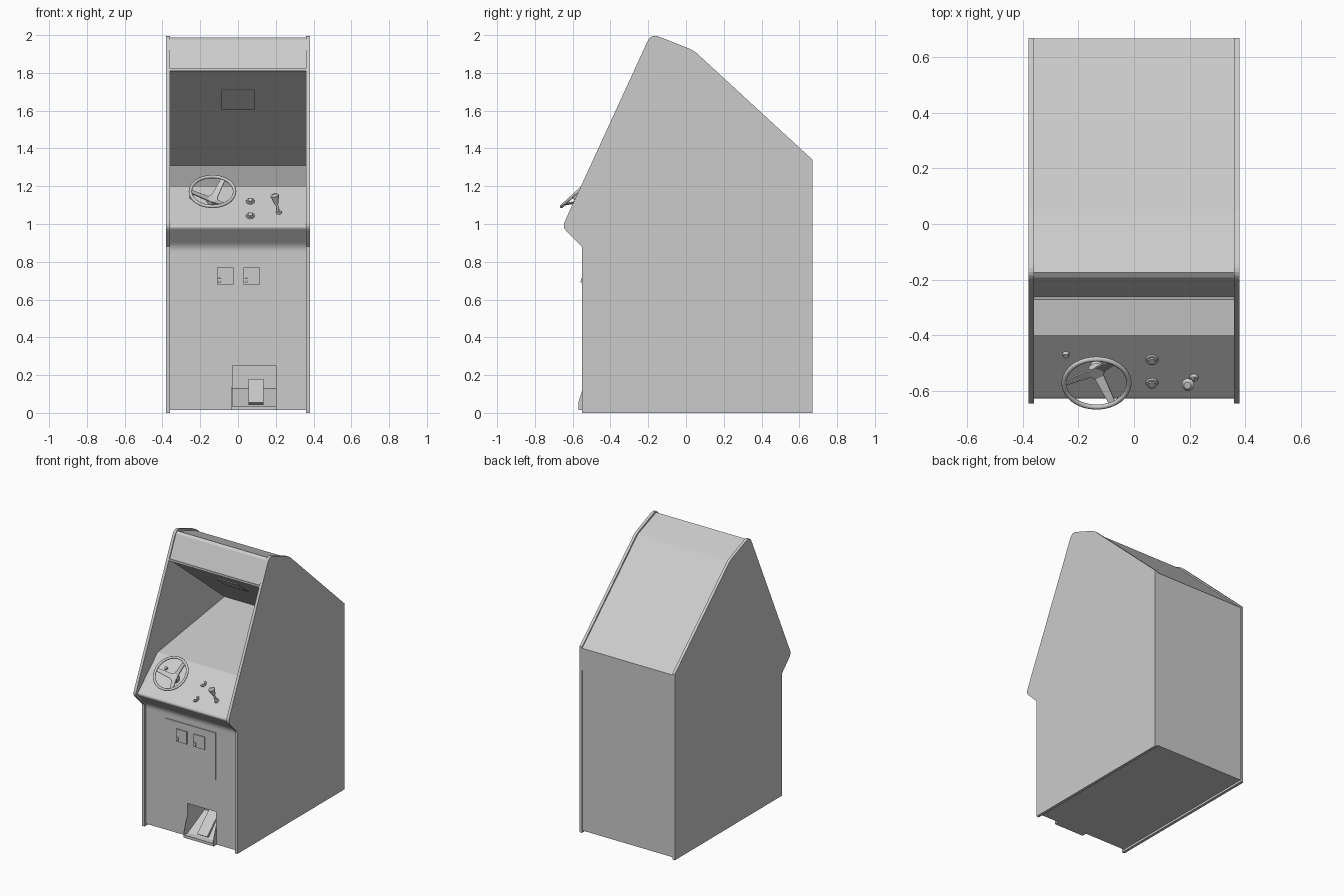
import bpy, bmesh, math
from mathutils import Vector, Matrix

if "Cube" in bpy.data.objects:
    bpy.data.objects.remove(bpy.data.objects["Cube"])

grey = bpy.data.materials.new("plain grey")
grey.diffuse_color = (0.6, 0.6, 0.6, 1)
grey.use_nodes = True
grey.node_tree.nodes["Principled BSDF"].inputs["Base Color"].default_value = grey.diffuse_color


def finish(name, bm, matrix=Matrix(), smooth=False):
    bmesh.ops.recalc_face_normals(bm, faces=bm.faces[:])
    me = bpy.data.meshes.new(name)
    bm.to_mesh(me)
    bm.free()
    me.materials.append(grey)
    ob = bpy.data.objects.new(name, me)
    bpy.context.collection.objects.link(ob)
    me.transform(matrix)
    if smooth:
        bpy.ops.object.select_all(action='DESELECT')
        ob.select_set(True)
        bpy.context.view_layer.objects.active = ob
        bpy.ops.object.shade_smooth_by_angle(angle=math.radians(40))
    return ob


def rounded(points, steps=5):
    """Points (y, z) or (y, z, r): r cuts the corner with a curve."""
    out = []
    for i, p in enumerate(points):
        c = Vector(p[:2])
        if len(p) == 2:
            out.append(c)
            continue
        a = c + (Vector(points[i - 1][:2]) - c).normalized() * p[2]
        b = c + (Vector(points[(i + 1) % len(points)][:2]) - c).normalized() * p[2]
        for k in range(steps + 1):
            t = k / steps
            out.append(a * (1 - t) ** 2 + c * 2 * t * (1 - t) + b * t * t)
    return out


def prism(name, points, x0, x1):
    """Side profile (y, z) extruded between x0 and x1."""
    bm = bmesh.new()
    pts = rounded(points)
    face = bm.faces.new([bm.verts.new((x0, p.x, p.y)) for p in pts])
    ext = bmesh.ops.extrude_face_region(bm, geom=[face])
    verts = [v for v in ext["geom"] if isinstance(v, bmesh.types.BMVert)]
    bmesh.ops.translate(bm, verts=verts, vec=(x1 - x0, 0, 0))
    return finish(name, bm)


def box(name, x0, x1, y0, y1, z0, z1):
    return prism(name, [(y0, z0), (y1, z0), (y1, z1), (y0, z1)], x0, x1)


def cone(name, r1, r2, h, matrix, seg=24):
    """Round part standing on its local origin."""
    bm = bmesh.new()
    bmesh.ops.create_cone(bm, cap_ends=True, segments=seg, radius1=r1, radius2=r2,
                          depth=h, matrix=Matrix.Translation((0, 0, h / 2)))
    return finish(name, bm, matrix, True)


# Cabinet side panels
side = [(-0.55, 0), (0.67, 0), (0.67, 1.34), (0.04, 1.92, 0.03),
        (-0.185, 2.008, 0.045), (-0.655, 0.985, 0.03), (-0.55, 0.88)]
prism("left_side_panel", side, -0.38, -0.36)
prism("right_side_panel", side, 0.36, 0.38)

# Cabinet body: front, control panel, shelf, sloping hood, marquee, roof, back
body = prism("cabinet_body", [
    (-0.535, 0.015), (0.665, 0.015), (0.668, 1.33), (0.035, 1.91), (-0.175, 1.988),
    (-0.193, 1.975), (-0.262, 1.82), (-0.27, 1.822), (-0.272, 1.81), (-0.255, 1.808),
    (0.36, 1.31), (-0.40, 1.20), (-0.635, 0.985, 0.02), (-0.535, 0.88, 0.03)], -0.36, 0.36)

# Pedal recess cut into the front
cutter = prism("pedal_cutter", [(-0.6, 0.035), (-0.53, 0.035), (-0.34, 0.13),
                                (-0.34, 0.25), (-0.6, 0.25)], -0.03, 0.20)
mod = body.modifiers.new("recess", 'BOOLEAN')
mod.operation = 'DIFFERENCE'
mod.solver = 'EXACT'
mod.object = cutter
bpy.context.view_layer.objects.active = body
bpy.ops.object.modifier_apply(modifier=mod.name)
bpy.data.objects.remove(cutter)

# Pedal, tray lip and cheeks
prism("foot_pedal", [(-0.53, 0.045), (-0.40, 0.165), (-0.41, 0.18), (-0.545, 0.055)], 0.055, 0.135)
box("pedal_tray_lip", -0.035, 0.205, -0.57, -0.53, 0.015, 0.035)
for x in (-0.035, 0.20):
    prism("pedal_tray_cheek", [(-0.57, 0.03), (-0.53, 0.03), (-0.53, 0.15), (-0.54, 0.15),
                               (-0.57, 0.055)], x, x + 0.005)

# Coin door with two coin returns
box("coin_door", -0.20, 0.20, -0.541, -0.53, 0.48, 0.82)
for x in (-0.068, 0.073):
    prism("coin_return", [(-0.54, 0.68), (-0.549, 0.68), (-0.549, 0.77), (-0.54, 0.77)],
          x - 0.043, x + 0.043)
    prism("coin_return_button", [(-0.548, 0.69), (-0.558, 0.69), (-0.556, 0.712), (-0.548, 0.715)],
          x - 0.037, x - 0.022)

# Light plate under the hood
slope = math.atan2(0.498, -0.615)
hood = Matrix.Translation((0, -0.071, 1.66)) @ Matrix.Rotation(slope, 4, 'X')
bm = bmesh.new()
bmesh.ops.create_cube(bm, size=1, matrix=Matrix.Diagonal((0.18, 0.16, 0.012, 1)))
finish("hood_light_plate", bm, hood)

# Frame that lies on the sloping control panel
tilt = math.atan2(0.215, 0.235)


def on_panel(x, y, h=0.0):
    z = 0.985 + (y + 0.635) * 0.215 / 0.235
    return Matrix.Translation((x, y, z)) @ Matrix.Rotation(tilt, 4, 'X') @ Matrix.Translation((0, 0, h))


# Buttons
for y in (-0.488, -0.572):
    cone("button_ring", 0.023, 0.021, 0.007, on_panel(0.065, y))
    cone("button_cap", 0.015, 0.013, 0.013, on_panel(0.065, y))
cone("start_button", 0.012, 0.01, 0.014, on_panel(-0.245, -0.467))

# Steering wheel: column, hub, rim, dished spokes
wheel = on_panel(-0.135, -0.508)
H, R = 0.096, 0.117
cone("steering_column", 0.022, 0.018, 0.03, wheel)
cone("steering_hub", 0.031, 0.027, 0.022, wheel @ Matrix.Translation((0, 0, 0.025)))
bpy.ops.mesh.primitive_torus_add(major_segments=48, minor_segments=10,
                                 major_radius=R, minor_radius=0.009)
rim = bpy.context.object
rim.name = "steering_rim"
rim.data.transform(wheel @ Matrix.Translation((0, 0, H)))
rim.data.materials.append(grey)
bpy.ops.object.shade_smooth()
for deg in (-60, 60, 180):
    bm = bmesh.new()
    bmesh.ops.create_cube(bm, size=1)
    for v in bm.verts:
        outer = v.co.x > 0
        v.co = Vector((R if outer else 0.015, v.co.y * (0.024 if outer else 0.036),
                       (H if outer else 0.04) + v.co.z * 0.007))
    finish("steering_spoke", bm, wheel @ Matrix.Rotation(math.radians(deg), 4, 'Z'))

# Gear lever
foot = Vector((0.216, -0.552, 1.055))
top = Vector((0.193, -0.58, 1.155))
aim = (top - foot).to_track_quat('Z', 'Y').to_matrix().to_4x4()
cone("gear_lever_base", 0.016, 0.012, 0.01, on_panel(0.216, -0.552))
cone("gear_lever_rod", 0.007, 0.007, 0.08, Matrix.Translation(foot) @ aim, 12)
cone("gear_lever_knob", 0.011, 0.023, 0.045,
     Matrix.Translation(foot.lerp(top, 0.52)) @ aim)
cone("gear_lever_cap", 0.023, 0.013, 0.01,
     Matrix.Translation(foot.lerp(top, 0.52)) @ aim @ Matrix.Translation((0, 0, 0.045)))
